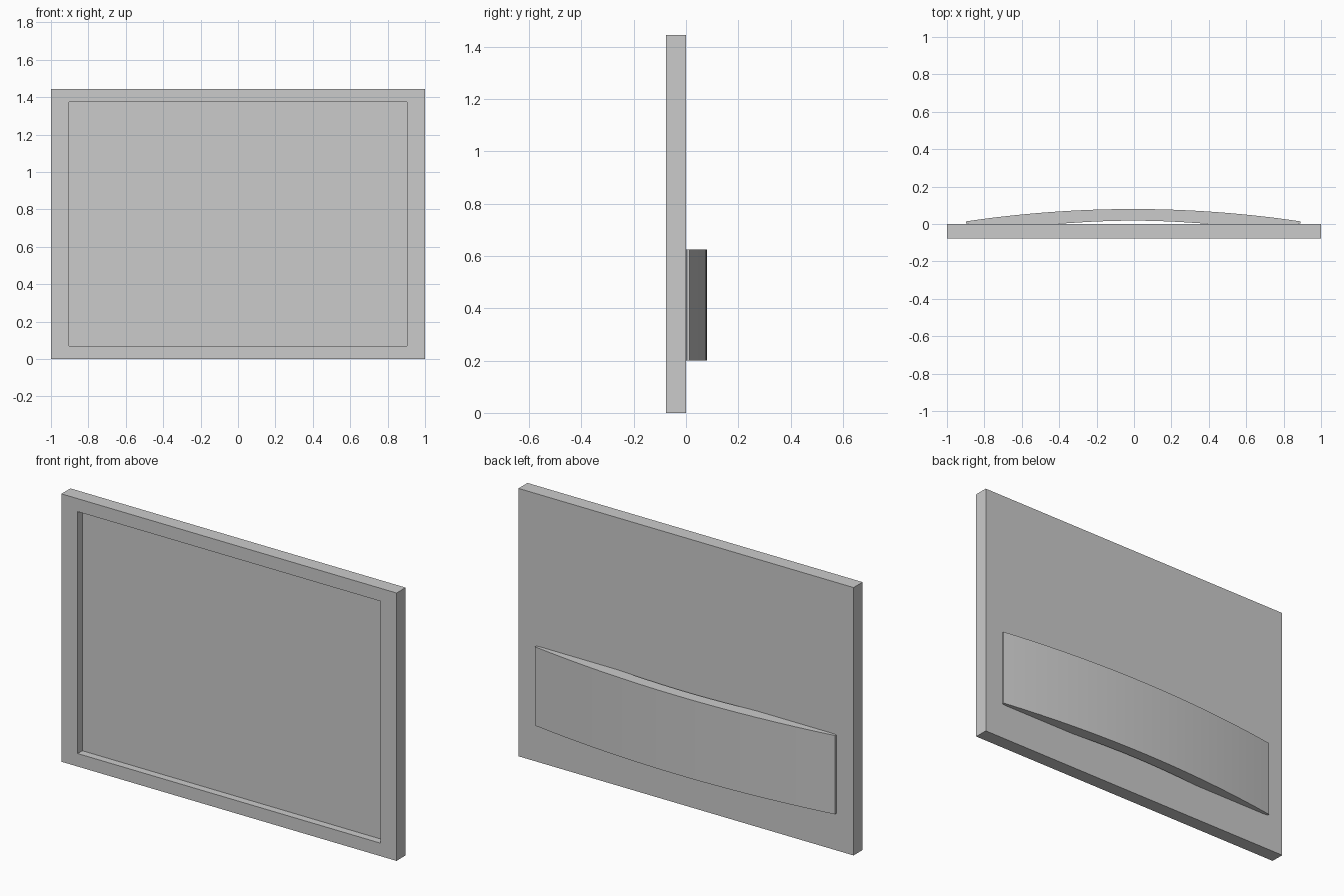
import bpy, bmesh

if "Cube" in bpy.data.objects:
    bpy.data.objects.remove(bpy.data.objects["Cube"])


def make_object(name, bm):
    bmesh.ops.recalc_face_normals(bm, faces=bm.faces)
    mesh = bpy.data.meshes.new(name)
    bm.to_mesh(mesh)
    bm.free()
    obj = bpy.data.objects.new(name, mesh)
    bpy.context.collection.objects.link(obj)
    return obj


def rect(bm, x0, x1, z0, z1, y):
    return [bm.verts.new((x, y, z)) for x, z in ((x0, z0), (x1, z0), (x1, z1), (x0, z1))]


# Screen panel: nested rectangles from the back, round the rim, into the recess
bm = bmesh.new()
rings = [rect(bm, -1, 1, 0, 1.445, 0),
         rect(bm, -1, 1, 0, 1.445, -0.077),
         rect(bm, -0.903, 0.903, 0.07, 1.375, -0.077),
         rect(bm, -0.903, 0.903, 0.07, 1.375, -0.037)]
for a, b in zip(rings, rings[1:]):
    for i in range(4):
        j = (i + 1) % 4
        bm.faces.new((a[i], a[j], b[j], b[i]))
bm.faces.new(rings[0])
bm.faces.new(rings[-1])
make_object("screen_panel", bm)

# Bowed rear cover: thick in the middle, thin at both ends
bm = bmesh.new()
N, HALF = 32, 0.895
sections = []
for i in range(N + 1):
    t = 2 * i / N - 1
    x = HALF * t - 0.004
    outer = 0.080 - 0.066 * t * t
    inner = 0.018 - 0.102 * t ** 2 + 0.087 * t ** 4
    sections.append([bm.verts.new((x, y, z)) for y, z in
                     ((inner, 0.2), (outer, 0.2), (outer, 0.625), (inner, 0.625))])
for a, b in zip(sections, sections[1:]):
    for i in range(4):
        j = (i + 1) % 4
        bm.faces.new((a[i], a[j], b[j], b[i]))
bm.faces.new(sections[0])
bm.faces.new(sections[-1])
cover = make_object("rear_cover", bm)
bpy.context.view_layer.objects.active = cover
cover.select_set(True)
bpy.ops.object.shade_smooth_by_angle()
